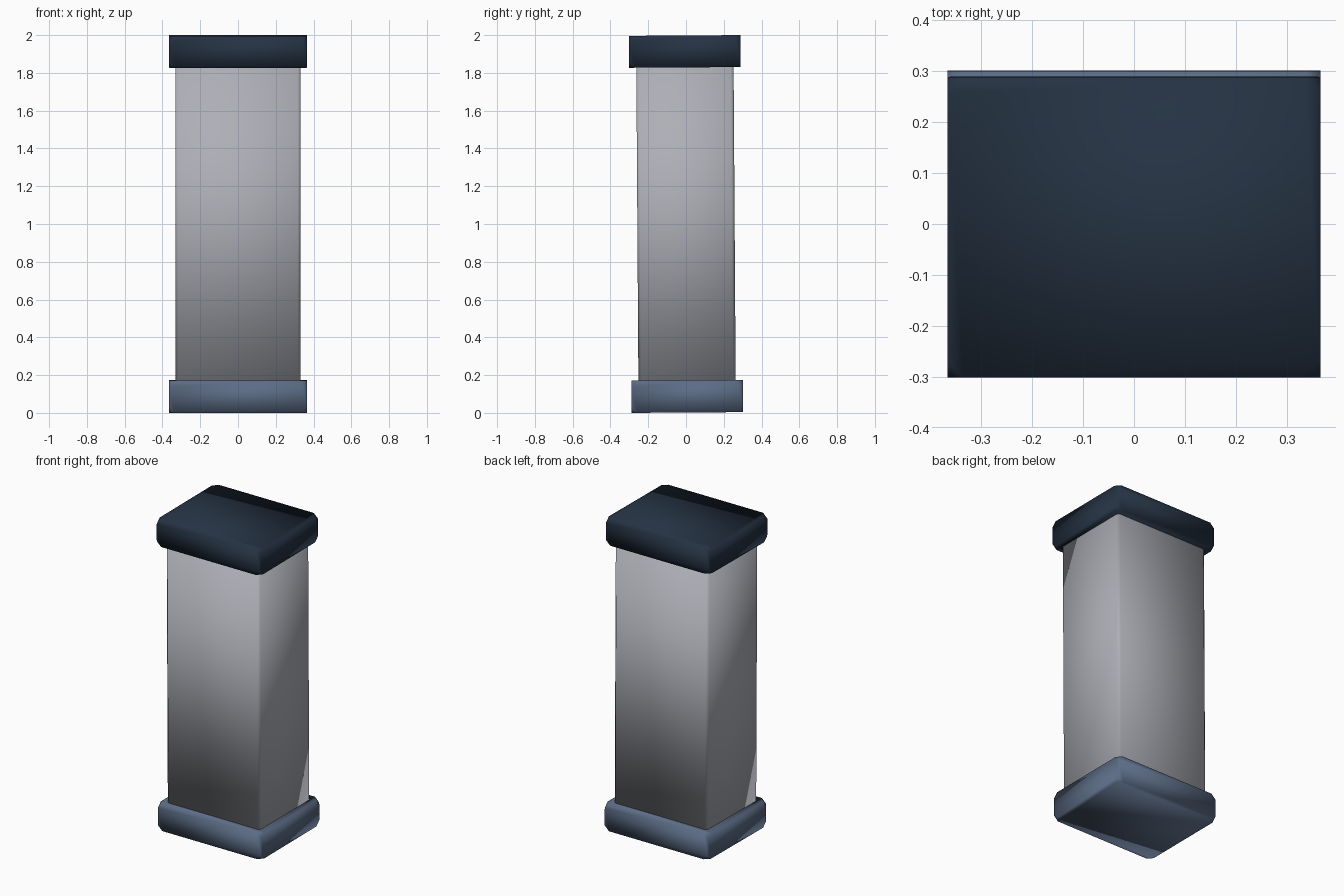
import bpy, bmesh, math
from mathutils import Matrix, Vector

if "Cube" in bpy.data.objects:
    bpy.data.objects.remove(bpy.data.objects["Cube"])


def material(name, rgb):
    m = bpy.data.materials.new(name)
    m.diffuse_color = (*rgb, 1)
    m.use_nodes = True
    m.node_tree.nodes["Principled BSDF"].inputs["Base Color"].default_value = m.diffuse_color
    return m


navy = material("dark navy", (0.018, 0.032, 0.055))
slate = material("slate blue", (0.105, 0.15, 0.235))
grey = material("light grey", (0.42, 0.43, 0.47))

# The whole pillar leans very slightly forward around its centre
LEAN = Matrix.Translation((0, 0, 1)) @ Matrix.Rotation(math.radians(0.38), 4, 'X') @ Matrix.Translation((0, 0, -1))


def block(name, width, depth, z0, z1, mat, cut, affect):
    """Smooth-shaded box with either clipped corners or chamfered uprights."""
    bm = bmesh.new()
    bmesh.ops.create_cube(bm, size=1)
    for v in bm.verts:
        v.co = Vector((v.co.x * width, v.co.y * depth, (z0 + z1) / 2 + v.co.z * (z1 - z0)))
    if affect == 'VERTICES':
        geom = bm.verts[:]
    else:
        geom = [e for e in bm.edges if abs(e.verts[0].co.z - e.verts[1].co.z) > 0.1]
    bmesh.ops.bevel(bm, geom=geom, offset=cut, segments=1, affect=affect, profile=0.5)
    bm.transform(LEAN)
    bmesh.ops.recalc_face_normals(bm, faces=bm.faces)
    for f in bm.faces:
        f.smooth = True
    me = bpy.data.meshes.new(name)
    bm.to_mesh(me)
    bm.free()
    me.materials.append(mat)
    ob = bpy.data.objects.new(name, me)
    bpy.context.collection.objects.link(ob)
    return ob


# Base slab, shaft and cap slab
block("base", 0.732, 0.590, 0.002, 0.173, slate, 0.03, 'VERTICES')
block("shaft", 0.664, 0.515, 0.15, 1.85, grey, 0.015, 'EDGES')
block("cap", 0.732, 0.590, 1.829, 1.998, navy, 0.03, 'VERTICES')
